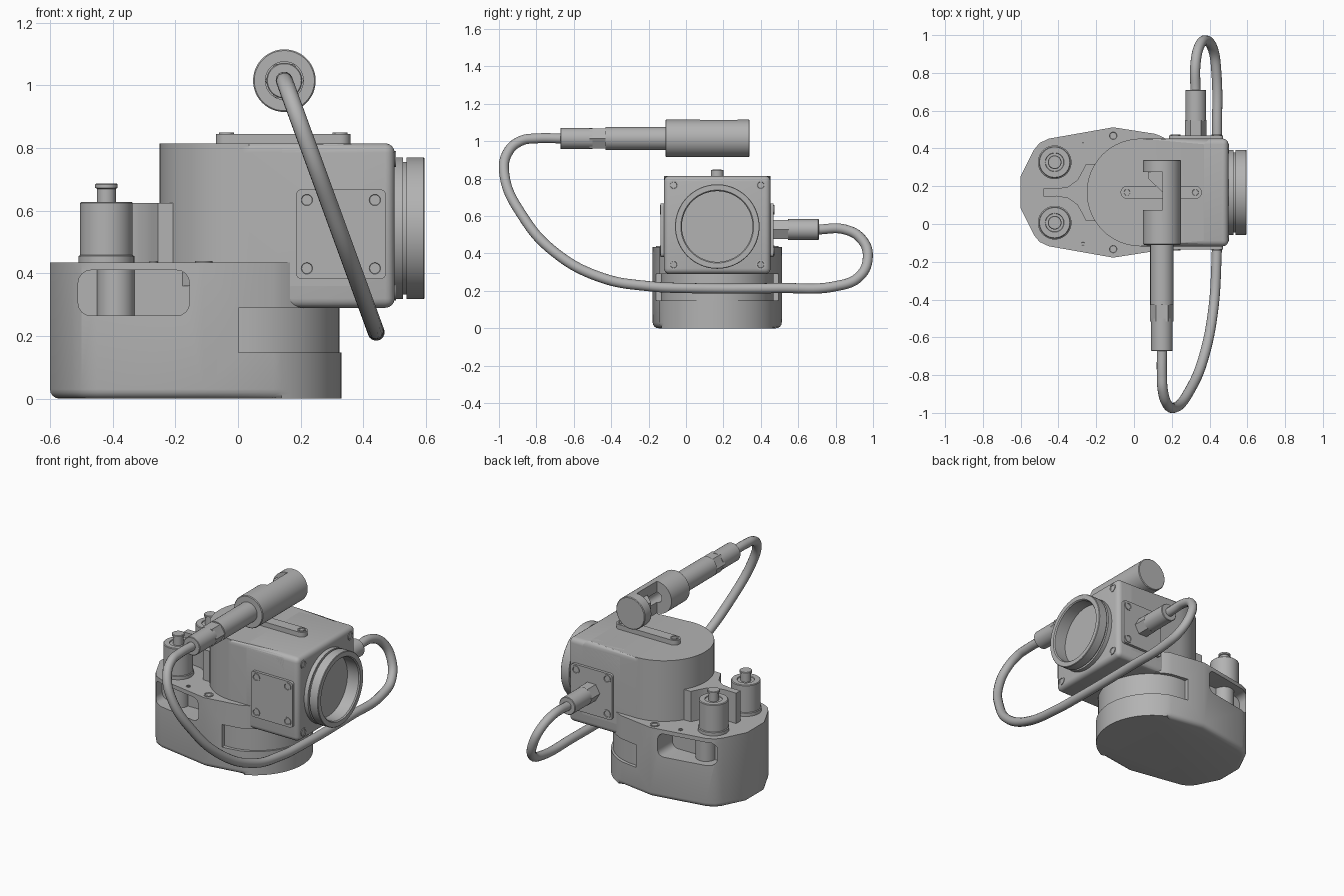
import bpy, bmesh
from math import sin, cos, pi, radians
from mathutils import Vector, Matrix

if "Cube" in bpy.data.objects:
    bpy.data.objects.remove(bpy.data.objects["Cube"])

CY = 0.167  # centre line of the housing
parts = []

grey = bpy.data.materials.new("machined grey")
grey.use_nodes = True
grey.diffuse_color = (0.45, 0.45, 0.45, 1)
grey.node_tree.nodes["Principled BSDF"].inputs["Base Color"].default_value = (0.45, 0.45, 0.45, 1)


def finish(name, bm):
    bmesh.ops.recalc_face_normals(bm, faces=bm.faces)
    mesh = bpy.data.meshes.new(name)
    bm.to_mesh(mesh)
    bm.free()
    mesh.materials.append(grey)
    ob = bpy.data.objects.new(name, mesh)
    bpy.context.collection.objects.link(ob)
    parts.append(ob)
    return ob


def round_edges(bm, test, radius):
    edges = [e for e in bm.edges if test(e)]
    bmesh.ops.bevel(bm, geom=edges, offset=radius, segments=4, profile=0.5, affect='EDGES')


def level(e, z):
    return all(abs(v.co.z - z) < 1e-4 for v in e.verts)


def prism(name, outline, z0, z1, round_z=None, radius=0.03):
    bm = bmesh.new()
    low = [bm.verts.new((x, y, z0)) for x, y in outline]
    high = [bm.verts.new((x, y, z1)) for x, y in outline]
    bm.faces.new(low)
    bm.faces.new(high)
    for i in range(len(low)):
        j = (i + 1) % len(low)
        bm.faces.new((low[i], low[j], high[j], high[i]))
    if round_z is not None:
        round_edges(bm, lambda e: level(e, round_z), radius)
    return finish(name, bm)


def box(name, lo, hi, test=None, radius=0.03):
    lo, hi = Vector(lo), Vector(hi)
    bm = bmesh.new()
    bmesh.ops.create_cube(bm, size=1)
    for v in bm.verts:
        v.co = (lo + hi) / 2 + v.co * (hi - lo)
    if test:
        round_edges(bm, test, radius)
    return finish(name, bm)


def along(axis):
    # true for edges that run along one axis
    return lambda e: abs((e.verts[1].co - e.verts[0].co).normalized()[axis]) > 0.99


def lathe(name, profile, origin, axis=(0, 0, 1), sides=48):
    # profile holds (radius, distance along axis)
    bm = bmesh.new()
    place = Matrix.Translation(origin) @ Vector(axis).to_track_quat('Z', 'Y').to_matrix().to_4x4()
    rings = []
    for r, h in profile:
        rings.append([bm.verts.new(place @ Vector((r * cos(2 * pi * i / sides), r * sin(2 * pi * i / sides), h)))
                      for i in range(sides)])
    bm.faces.new(rings[0])
    bm.faces.new(rings[-1])
    for a, b in zip(rings, rings[1:]):
        for i in range(sides):
            j = (i + 1) % sides
            bm.faces.new((a[i], a[j], b[j], b[i]))
    return finish(name, bm)


def cut(target, *cutters):
    for c in cutters:
        mod = target.modifiers.new("cut", 'BOOLEAN')
        mod.operation, mod.solver, mod.object = 'DIFFERENCE', 'EXACT', c
        bpy.context.view_layer.objects.active = target
        bpy.ops.object.modifier_apply(modifier=mod.name)
        parts.remove(c)
        bpy.data.objects.remove(c)


def arc(cx, cy, r, a0, a1, n):
    return [(cx + r * cos(radians(a0 + (a1 - a0) * i / n)), cy + r * sin(radians(a0 + (a1 - a0) * i / n)))
            for i in range(n + 1)]


def screw(name, origin, axis, r=0.026):
    lathe(name, [(r, -0.005), (r, 0.004), (r * 0.7, 0.004), (r * 0.6, -0.003)], origin, axis, 24)


# Base with faceted rear and round nose
half = [(-0.6, 0.085), (-0.53, 0.225), (-0.5, 0.262), (-0.45, 0.285), (-0.11, 0.345)]
outline = [(x, CY - y) for x, y in half] + arc(0, CY, 0.33, -70, 70, 28) + [(x, CY + y) for x, y in half[::-1]]
base = prism("base", outline, 0, 0.435, 0)

# Band recess round the nose
ring = [(0, -0.4), (0.6, -0.4), (0.6, 0.74), (0, 0.74)] + arc(0.022, CY, 0.302, 94, -94, 36)
cut(base, prism("band_cutter", ring, 0.148, 0.29))

# Side pockets, with a post inside each
for side in (-1, 1):
    y0, y1 = sorted((CY + side * 0.19, CY + side * 0.5))
    cut(base, box("pocket_cutter", (-0.51, y0, 0.265), (-0.155, y1, 0.41), along(1), 0.04))
    lathe("pocket_post", [(0.06, 0.25), (0.06, 0.42)], (-0.39, CY + side * 0.19, 0))
    screw("base_screw", (-0.11, CY + side * 0.3, 0.435), (0, 0, 1), 0.028)
    screw("base_pin", (-0.27, CY + side * 0.272, 0.435), (0, 0, 1), 0.013)
    # Terminal post
    lathe("terminal", [(0.089, 0.43), (0.089, 0.455), (0.084, 0.458), (0.084, 0.624), (0.08, 0.628),
                       (0.05, 0.628), (0.048, 0.622), (0.03, 0.622), (0.03, 0.67), (0.036, 0.673),
                       (0.036, 0.683), (0.033, 0.686)], (-0.42, CY + side * 0.16, 0))

# Divider between the terminals
web = [(-0.48, 0.022), (-0.41, 0.02), (-0.35, 0.03), (-0.3, 0.065), (-0.275, 0.11), (-0.255, 0.15), (-0.2, 0.15)]
prism("divider", [(x, CY - y) for x, y in web] + [(x, CY + y) for x, y in web[::-1]], 0.43, 0.625)

# Housing: round back and square head
prism("housing_back", [(0.4, CY - 0.285)] + [(0.4, CY + 0.285)] + arc(0.035, CY, 0.285, 90, 270, 40),
      0.36, 0.815, 0.815)
box("housing_head", (0.14, CY - 0.285, 0.29), (0.5, CY + 0.285, 0.815),
    lambda e: not (level(e, 0.815) and along(1)(e) and e.verts[0].co.x < 0.2)
    and not (along(2)(e) and e.verts[0].co.x < 0.2), 0.03)

# Top rail
rail = arc(0.325, CY, 0.034, -90, 90, 12) + arc(-0.037, CY, 0.034, 90, 270, 12)
prism("top_rail", rail, 0.8, 0.845)
for x in (-0.037, 0.325):
    screw("rail_screw", (x, CY, 0.845), (0, 0, 1), 0.024)

# Side cover plates and their screws
for side in (-1, 1):
    y0, y1 = sorted((CY + side * 0.27, CY + side * 0.302))
    box("cover_plate", (0.185, y0, 0.382), (0.472, y1, 0.668), along(1), 0.018)
    for x in (0.22, 0.437):
        for z in (0.416, 0.634):
            screw("cover_screw", (x, CY + side * 0.302, z), (0, side, 0))

# Lens barrel and face screws
lathe("lens_barrel", [(0.226, 0.49), (0.226, 0.526), (0.212, 0.526), (0.212, 0.538), (0.226, 0.538),
                      (0.226, 0.592), (0.223, 0.595), (0.195, 0.595), (0.189, 0.588), (0.189, 0.51)],
      (0, CY, 0.544), (1, 0, 0), 64)
for y in (-0.233, 0.233):
    for z in (0.34, 0.765):
        screw("face_screw", (0.5, CY + y, z), (1, 0, 0))

# Rear connector
lathe("rear_nut", [(0.058, 0.46), (0.058, 0.55)], (0.327, 0, 0.528), (0, 1, 0), 6)
lathe("rear_sleeve", [(0.055, 0.545), (0.055, 0.707), (0.052, 0.71)], (0.327, 0, 0.528), (0, 1, 0))

# Probe: sleeve, nut, stem and notched head
tip = (0.148, 0, 1.015)
lathe("probe_sleeve", [(0.054, -0.672), (0.057, -0.669), (0.057, -0.5)], tip, (0, 1, 0))
lathe("probe_nut", [(0.062, -0.515), (0.062, -0.425)], tip, (0, 1, 0), 6)
lathe("probe_stem", [(0.062, -0.43), (0.062, -0.1)], tip, (0, 1, 0))
head = lathe("probe_head", [(0.096, -0.11), (0.1, -0.106), (0.1, 0.336), (0.096, 0.34)], tip, (0, 1, 0))
cut(head, box("notch_cutter", (0, 0.075, 0.85), (0.15, 0.275, 1.2)),
    lathe("bore_cutter", [(0.032, 0), (0.032, 0.2)], tip, (0, 1, 0)))
prism("probe_mirror", [(0.075, 0.28), (0.075, 0.24), (0.15, 0.17), (0.155, 0.28)], 0.965, 1.065)

# Cable lies in one slanted plane, so x follows from height
path = [(0.70, 0.528), (0.85, 0.528), (0.94, 0.475), (0.972, 0.38), (0.925, 0.275), (0.8, 0.225), (0.5, 0.215),
        (0, 0.215), (-0.2, 0.225), (-0.45, 0.27), (-0.7, 0.405), (-0.87, 0.595), (-0.972, 0.83),
        (-0.95, 0.945), (-0.88, 1.003), (-0.8, 1.015), (-0.66, 1.015)]
curve = bpy.data.curves.new("cable", 'CURVE')
curve.dimensions = '3D'
curve.bevel_depth, curve.bevel_resolution, curve.resolution_u = 0.027, 5, 10
curve.materials.append(grey)
spline = curve.splines.new('BEZIER')
spline.bezier_points.add(len(path) - 1)
for point, (y, z) in zip(spline.bezier_points, path):
    point.co = (0.148 + (1.015 - z) * 0.365, y, z)
    point.handle_left_type = point.handle_right_type = 'AUTO'
cable = bpy.data.objects.new("cable", curve)
bpy.context.collection.objects.link(cable)
bpy.ops.object.select_all(action='DESELECT')
cable.select_set(True)
bpy.context.view_layer.objects.active = cable
bpy.ops.object.convert(target='MESH')

# Smooth curved surfaces, keep sharp edges
for ob in parts:
    ob.select_set(True)
bpy.ops.object.shade_smooth_by_angle(angle=radians(30))
